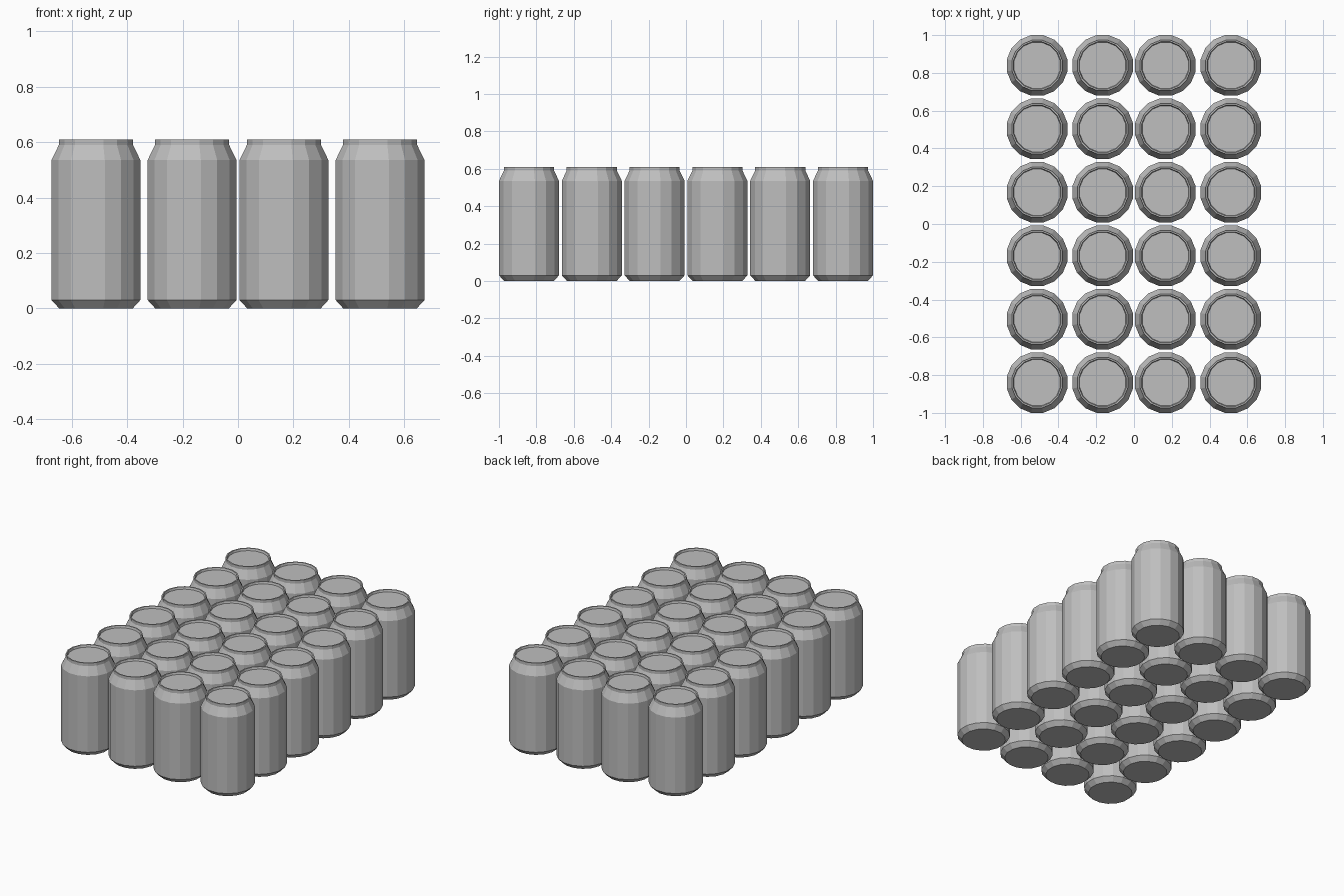
import bpy, bmesh, math

cube = bpy.data.objects.get("Cube")
if cube:
    bpy.data.objects.remove(cube, do_unlink=True)

SIDES = 16
FLAT = math.cos(math.pi / SIDES)  # flat faces point along the axes

metal = bpy.data.materials.new("brushed_grey")
metal.use_nodes = True
grey = (0.52, 0.52, 0.52, 1)
metal.diffuse_color = grey
metal.node_tree.nodes["Principled BSDF"].inputs["Base Color"].default_value = grey

# Can outline as (half width across flats, height), from base to recessed lid
profile = [(0.133, 0), (0.1605, 0.03), (0.1605, 0.535), (0.134, 0.59),
           (0.134, 0.61), (0.126, 0.61), (0.122, 0.596)]

bm = bmesh.new()
rings = []
for half, z in profile:
    ring = []
    for i in range(SIDES):
        a = (i + 0.5) * math.tau / SIDES
        r = half / FLAT
        ring.append(bm.verts.new((r * math.cos(a), r * math.sin(a), z)))
    rings.append(ring)
for low, high in zip(rings, rings[1:]):
    for i in range(SIDES):
        j = (i + 1) % SIDES
        bm.faces.new((low[i], low[j], high[j], high[i]))
bm.faces.new(rings[0][::-1])  # base
bm.faces.new(rings[-1])       # lid
can_mesh = bpy.data.meshes.new("can")
bm.to_mesh(can_mesh)
bm.free()
can_mesh.materials.append(metal)

# Tray layout: four columns by six rows
for col, x in enumerate((-0.513, -0.166, 0.166, 0.513)):
    for row in range(6):
        can = bpy.data.objects.new(f"can_column{col + 1}_row{row + 1}", can_mesh)
        can.location = (x, (row - 2.5) * 0.3358, 0)
        bpy.context.collection.objects.link(can)
